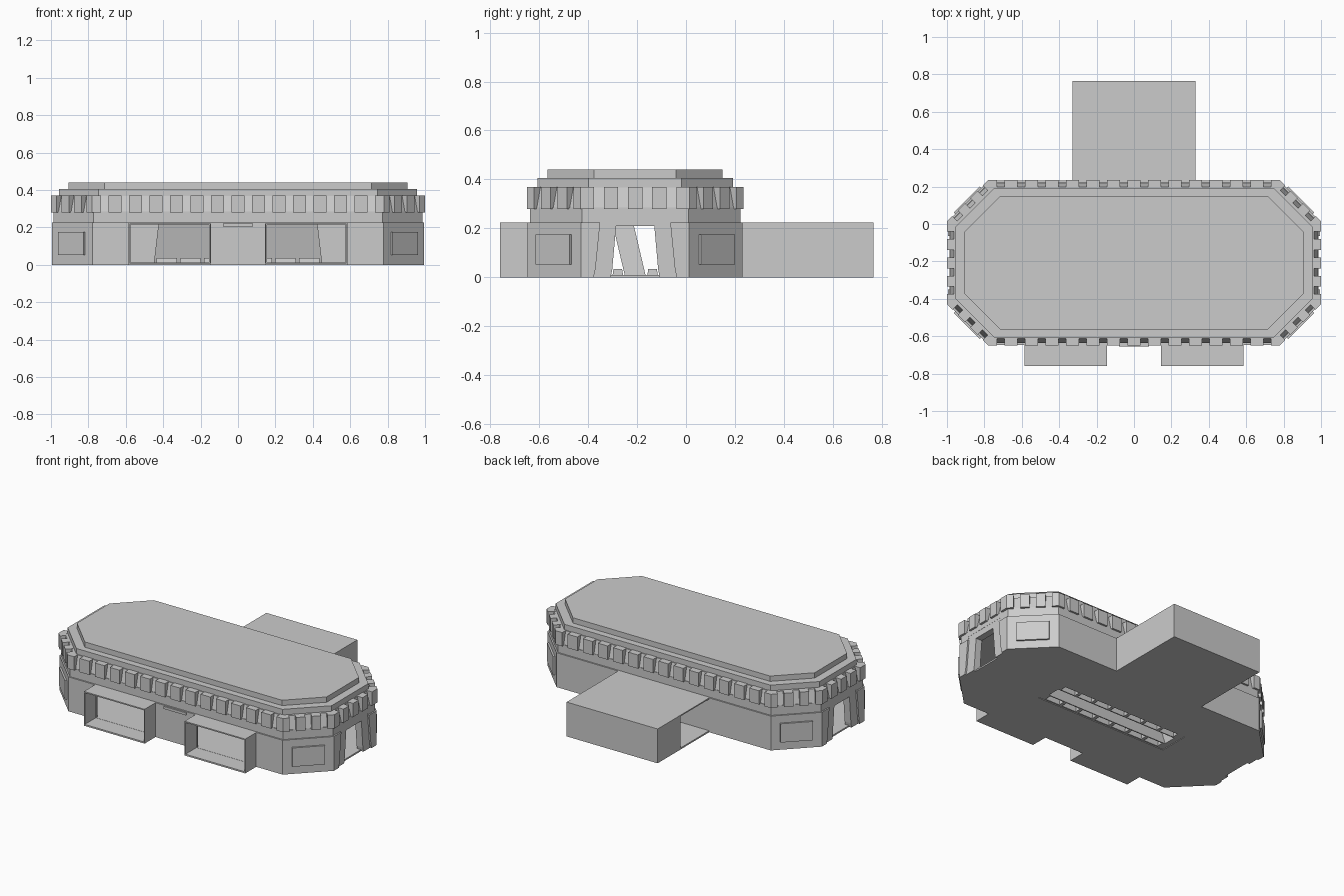
import bpy, bmesh
from mathutils import Vector

if "Cube" in bpy.data.objects:
    bpy.data.objects.remove(bpy.data.objects["Cube"])

CY = -0.2075                      # centre line of the hall
stone = bpy.data.materials.new("pale grey stone")
stone.use_nodes = True
GREY = (0.6, 0.6, 0.6, 1)
stone.diffuse_color = GREY
stone.node_tree.nodes["Principled BSDF"].inputs["Base Color"].default_value = GREY


def build(name, lofts, open_bottom=False):
    """Make one object from pairs of matching 3D rings."""
    bm = bmesh.new()
    for a, b in lofts:
        va = [bm.verts.new(p) for p in a]
        vb = [bm.verts.new(p) for p in b]
        n = len(va)
        for i in range(n):
            j = (i + 1) % n
            bm.faces.new((va[i], va[j], vb[j], vb[i]))
        bm.faces.new(vb)
        if not open_bottom:
            bm.faces.new(va[::-1])
    bmesh.ops.recalc_face_normals(bm, faces=bm.faces)
    me = bpy.data.meshes.new(name)
    bm.to_mesh(me)
    bm.free()
    me.materials.append(stone)
    ob = bpy.data.objects.new(name, me)
    bpy.context.collection.objects.link(ob)
    return ob


def rect(x0, x1, y0, y1, z):
    return [(x0, y0, z), (x1, y0, z), (x1, y1, z), (x0, y1, z)]


def block(x0, x1, y0, y1, z0, z1):
    return rect(x0, x1, y0, y1, z0), rect(x0, x1, y0, y1, z1)


def octagon(hx, hy, c, z):
    pts = [(hx - c, -hy), (hx, -hy + c), (hx, hy - c), (hx - c, hy)]
    pts += [(-x, -y) for x, y in pts]
    return [(x, y + CY, z) for x, y in pts]


def inset(d, z):
    return octagon(0.998 - d, 0.442 - d, 0.22 - 0.586 * d, z)


def cut(target, lofts):
    cutter = build("cutter", lofts)
    cutter.hide_render = True
    mod = target.modifiers.new("cut", "BOOLEAN")
    mod.operation = "DIFFERENCE"
    mod.solver = "EXACT"
    mod.object = cutter
    bpy.context.view_layer.objects.active = target
    bpy.ops.object.modifier_apply(modifier=mod.name)
    bpy.data.objects.remove(cutter)


def across(profile, x0, x1):
    """Profile of (offset, z) swept along x."""
    return [[(x, CY + u, z) for u, z in profile] for x in (x0, x1)]


# Main walls and the recessed band above them
walls = build("walls", [(inset(0.003, 0), inset(0.003, 0.225))])
band = build("band", [(inset(0.012, 0.221), inset(0.012, 0.285))])
cut(walls, [(inset(0.014, 0.01), inset(0.014, 0.218))])
cut(walls, [block(s * 0.365 - 0.21, s * 0.365 + 0.21, -0.7, -0.6, 0.011, 0.214) for s in (-1, 1)])

# End doorways: tapered recess with a thick frame
half = [(0.172, 0), (0.162, 0.035), (0.143, 0.225), (0.147, 0.25)]
hole = [(0.1, 0), (0.094, 0.03), (0.078, 0.21)]
outer = half + [(-u, z) for u, z in half[::-1]]
inner = hole + [(-u, z) for u, z in hole[::-1]]
recess = [(u, z - 0.01 if z == 0 else z) for u, z in outer]
for s in (-1, 1):
    for part in (walls, band):
        cut(part, [across(recess, s * 0.968, s * 1.05)])
    build("door_frame", [across(outer + inner[::-1], s * 0.94, s * 0.985)])

# Floor pit, tray openings and the leaning hall slab
cut(walls, [block(-0.485, 0.485, -0.31, -0.11, -0.05, 0.004)])
cut(walls, [block(-0.45, 0.45, -0.25, -0.165, -0.05, 0.014)])
build("hall_slab", [(rect(-0.45, 0.45, -0.25, -0.165, 0.008),
                     rect(-0.425, 0.425, -0.30, -0.215, 0.22))], True)
holes, trays = [], []
for y0, y1 in ((-0.30, -0.257), (-0.158, -0.115)):
    for i in range(-3, 4):
        x = 0.127 * i
        holes.append(block(x - 0.053, x + 0.053, y0, y1, -0.05, 0.014))
        trays.append((rect(x - 0.056, x + 0.056, y0, y1, 0.009),
                      rect(x - 0.054, x + 0.054, y0 + 0.004, y1 - 0.004, 0.035)))
cut(walls, holes)
build("trays", trays, True)

# Two front porches, open to the front
for s in (-1, 1):
    a, b = s * 0.365 - 0.22, s * 0.365 + 0.22
    build("porch", [block(a, b, -0.76, -0.642, 0, 0.01),
                    block(a, b, -0.76, -0.642, 0.217, 0.225),
                    block(a, a + 0.006, -0.76, -0.642, 0.01, 0.217),
                    block(b - 0.006, b, -0.76, -0.642, 0.01, 0.217)])
build("front_sill", [block(-0.08, 0.08, -0.655, -0.64, 0.205, 0.222)])

# Rear annex with an opening in one side
build("rear_annex", [block(-0.33, 0.33, 0.225, 0.765, 0, 0.01),
                     block(-0.33, 0.33, 0.225, 0.765, 0.217, 0.225),
                     block(-0.33, 0.33, 0.757, 0.765, 0.01, 0.217),
                     block(0.322, 0.33, 0.225, 0.757, 0.01, 0.217),
                     block(-0.33, -0.322, 0.53, 0.757, 0.01, 0.217)])

# Crown: sloping core with a row of teeth on every edge
build("crown_core", [(inset(0.014, 0.28), inset(0.036, 0.368))])
ring = [Vector(p) for p in octagon(1.0, 0.4425, 0.22, 0.28)]
teeth = []
for i, p in enumerate(ring):
    q = ring[(i + 1) % len(ring)]
    along = (q - p).normalized()
    inward = Vector((-along.y, along.x, 0)) * 0.045
    length = (q - p).length
    count, step = (14, 0.1097) if length > 1 else (4, 0.0985) if length > 0.4 else (3, 0.095)
    start = 0
    for k in range(count + 1):
        middle = length / 2 + (k - (count - 1) / 2) * step
        end = middle - 0.02 if k < count else length
        a, b = p + along * start, p + along * end
        low = [a, b, b + inward, a + inward]
        teeth.append((low, [v + Vector((0, 0, 0.09)) for v in low]))
        start = middle + 0.02
build("crown_teeth", teeth)

# Stepped roof
build("roof_step", [(octagon(0.957, 0.4, 0.21, 0.36), octagon(0.957, 0.4, 0.21, 0.405))])
build("roof_top", [(octagon(0.905, 0.3575, 0.19, 0.4), octagon(0.905, 0.3575, 0.19, 0.44))])

# Raised panels on the four slanted corners
for sx in (-1, 1):
    for sy in (-1, 1):
        mid = Vector((sx * 0.888, CY + sy * 0.3315, 0))
        out = Vector((sx, sy, 0)).normalized()
        side = Vector((-out.y, out.x, 0)) * 0.098
        base = [mid + side * u + Vector((0, 0, z))
                for u, z in ((-1, 0.052), (1, 0.052), (1, 0.175), (-1, 0.175))]
        build("corner_panel", [([v - out * 0.008 for v in base], [v + out * 0.009 for v in base])])
